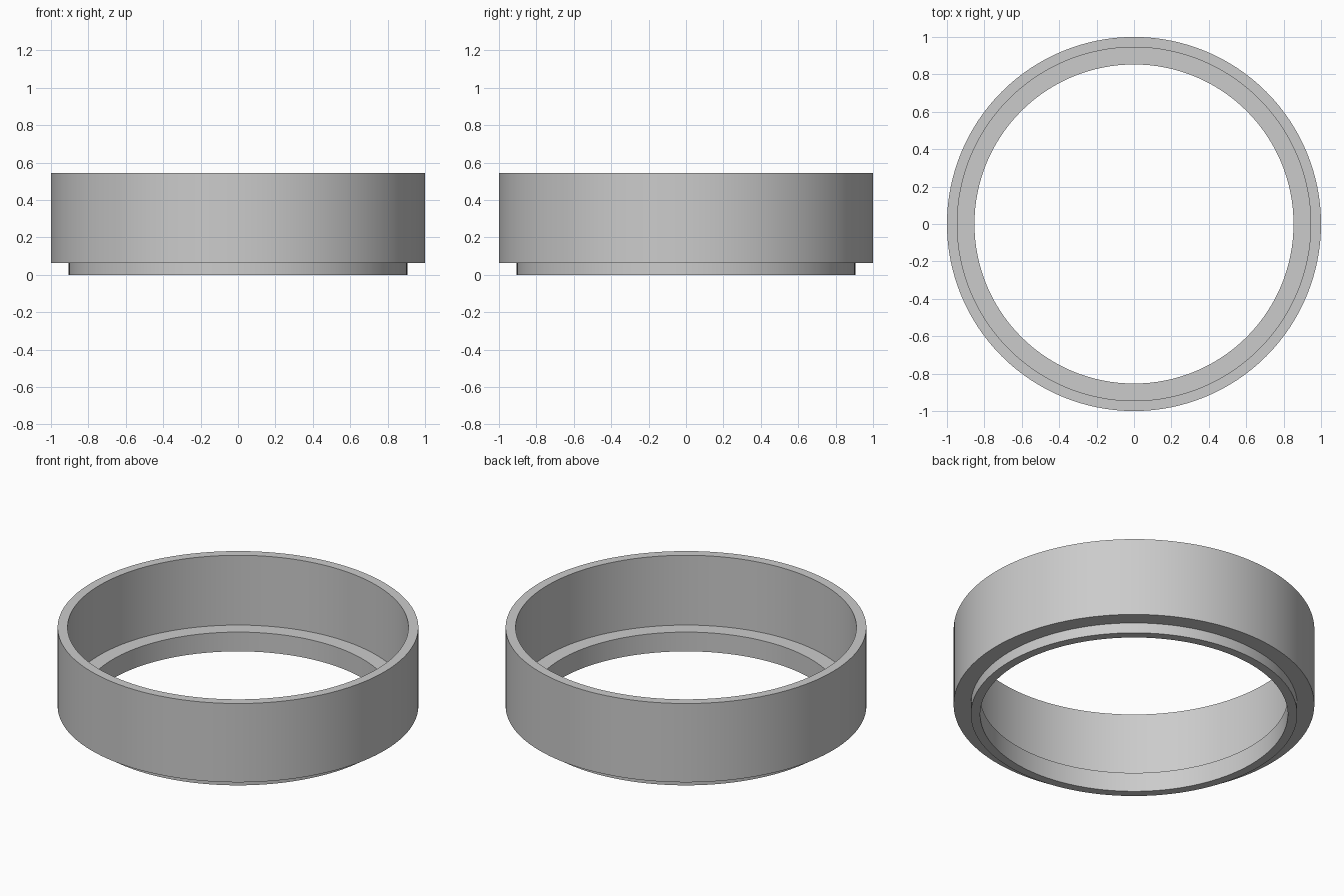
import bpy
import bmesh
from math import cos, sin, tau, radians

cube = bpy.data.objects.get("Cube")
if cube:
    bpy.data.objects.remove(cube)

SEGMENTS = 128

# Plain grey material
grey = bpy.data.materials.new("light_grey")
grey.use_nodes = True
color = (0.6, 0.6, 0.6, 1)
grey.diffuse_color = color
grey.node_tree.nodes["Principled BSDF"].inputs["Base Color"].default_value = color


def revolve(name, profile):
    """Sweep a closed (radius, height) profile around the z axis."""
    bm = bmesh.new()
    rings = []
    for i in range(SEGMENTS):
        a = tau * i / SEGMENTS
        rings.append([bm.verts.new((r * cos(a), r * sin(a), z)) for r, z in profile])
    n = len(profile)
    for i, ring in enumerate(rings):
        after = rings[(i + 1) % SEGMENTS]
        for j in range(n):
            k = (j + 1) % n
            bm.faces.new((ring[j], after[j], after[k], ring[k]))
    bmesh.ops.recalc_face_normals(bm, faces=bm.faces)
    mesh = bpy.data.meshes.new(name)
    bm.to_mesh(mesh)
    bm.free()
    mesh.materials.append(grey)
    obj = bpy.data.objects.new(name, mesh)
    bpy.context.collection.objects.link(obj)
    return obj


# Stepped ring: thin upper wall, inner ledge and a narrower foot that nests
ring = revolve("stepped_ring", [
    (0.853, 0), (0.905, 0), (0.905, 0.063), (1, 0.063),
    (1, 0.545), (0.945, 0.545), (0.945, 0.118), (0.853, 0.118),
])

bpy.ops.object.select_all(action="DESELECT")
ring.select_set(True)
bpy.context.view_layer.objects.active = ring
bpy.ops.object.shade_smooth_by_angle(angle=radians(30))
